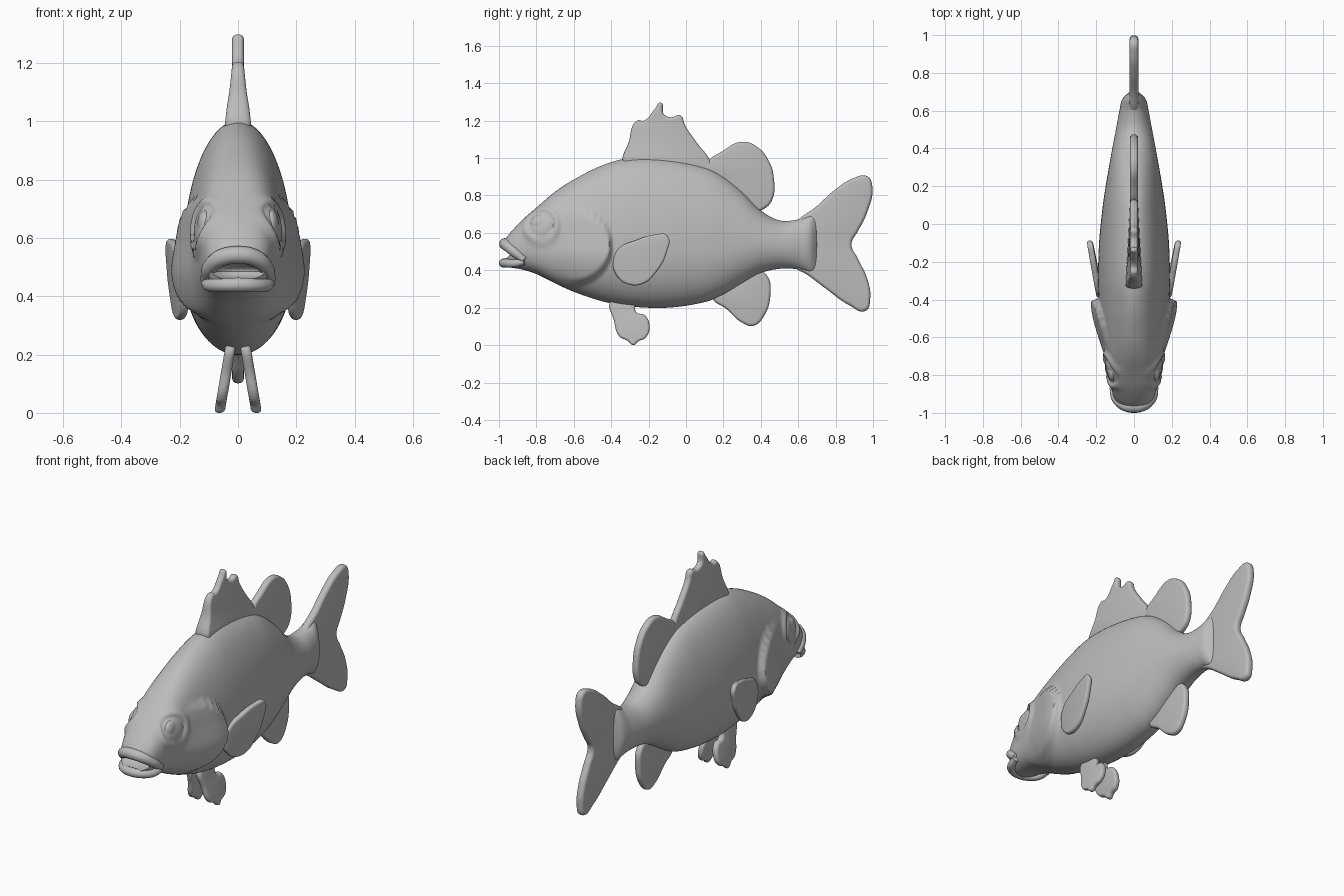
import bpy, bmesh, math
from mathutils import Vector

if "Cube" in bpy.data.objects:
    bpy.data.objects.remove(bpy.data.objects["Cube"])

grey = bpy.data.materials.new("fish grey")
grey.diffuse_color = (0.5, 0.5, 0.5, 1)
grey.use_nodes = True
grey.node_tree.nodes["Principled BSDF"].inputs["Base Color"].default_value = grey.diffuse_color


def clamp(t):
    return max(0.0, min(1.0, t))


def smooth(a, b, v):
    t = clamp((v - a) / (b - a))
    return t * t * (3 - 2 * t)


def finish(obj, angle=50):
    obj.data.materials.clear()
    obj.data.materials.append(grey)
    bpy.ops.object.select_all(action='DESELECT')
    obj.select_set(True)
    bpy.context.view_layer.objects.active = obj
    bpy.ops.object.shade_smooth_by_angle(angle=math.radians(angle))


def add_mesh(name, bm):
    bmesh.ops.recalc_face_normals(bm, faces=bm.faces)
    me = bpy.data.meshes.new(name)
    bm.to_mesh(me)
    bm.free()
    obj = bpy.data.objects.new(name, me)
    bpy.context.collection.objects.link(obj)
    return obj


# Body stations: y, top, bottom, half width, section exponent
stations = [
    (-0.975, 0.555, 0.425, 0.060, 2.4), (-0.94, 0.60, 0.415, 0.095, 2.4),
    (-0.88, 0.665, 0.405, 0.118, 2.5), (-0.80, 0.735, 0.38, 0.134, 2.6),
    (-0.70, 0.82, 0.33, 0.150, 2.4), (-0.60, 0.885, 0.285, 0.165, 2.2),
    (-0.45, 0.96, 0.235, 0.184, 2.0), (-0.30, 1.0, 0.207, 0.190, 2.0),
    (-0.10, 0.992, 0.20, 0.185, 2.0), (0.10, 0.95, 0.23, 0.165, 2.0),
    (0.20, 0.90, 0.27, 0.150, 2.0), (0.30, 0.82, 0.33, 0.133, 2.0),
    (0.40, 0.72, 0.385, 0.115, 2.0), (0.50, 0.667, 0.408, 0.096, 2.0),
    (0.60, 0.672, 0.405, 0.077, 2.0), (0.665, 0.70, 0.385, 0.060, 2.0),
    (0.70, 0.70, 0.385, 0.022, 2.0)]


def sample(y):
    # Cubic Hermite interpolation of the stations
    n = len(stations)
    i = max(k for k in range(n - 1) if stations[k][0] <= y or k == 0)
    a, b = stations[i], stations[i + 1]
    p, q = stations[max(i - 1, 0)], stations[min(i + 2, n - 1)]
    h = b[0] - a[0]
    t = clamp((y - a[0]) / h)
    out = []
    for k in range(1, 5):
        ma = (b[k] - p[k]) / (b[0] - p[0]) * h
        mb = (q[k] - a[k]) / (q[0] - a[0]) * h
        out.append((2*t**3 - 3*t*t + 1) * a[k] + (t**3 - 2*t*t + t) * ma
                   + (3*t*t - 2*t**3) * b[k] + (t**3 - t*t) * mb)
    return out


def relief(y, z):
    # Gill cover, lower gill flap, eye socket and brow
    r = math.hypot((y + 0.60) / 0.21, (z - 0.535) / 0.205)
    d = 0.030 * smooth(1.0, 0.90, r) * smooth(-0.72, -0.44, y)
    r = math.hypot((y + 0.62) / 0.235, (z - 0.53) / 0.225)
    d += 0.014 * smooth(1.0, 0.91, r) * smooth(0.62, 0.46, z) * smooth(-0.85, -0.6, y)
    r = math.hypot((y + 0.775) / 0.085, (z - 0.645) / 0.085)
    d += 0.016 * math.exp(-((r - 1.0) / 0.22) ** 2) - 0.010 * smooth(1.0, 0.5, r)
    return d


bm = bmesh.new()
SEG, ROWS = 88, 190
rings = []
for j in range(ROWS + 1):
    y = -0.975 + 1.675 * j / ROWS
    top, bot, w, e = sample(y)
    mid = bot + 0.39 * (top - bot) if y > -0.7 else bot + 0.47 * (top - bot)
    mid += smooth(-0.8, -0.6, y) * 0 if y > -0.6 else 0
    blend = smooth(-0.85, -0.5, y) * (1 - smooth(0.2, 0.5, y))
    mid = bot + (0.48 - 0.10 * blend) * (top - bot)
    ring = []
    for i in range(SEG):
        a = 2 * math.pi * i / SEG
        c, s = math.cos(a), math.sin(a)
        x = math.copysign(abs(c) ** (2 / e), c) * w
        z = mid + math.copysign(abs(s) ** (2 / e), s) * (top - mid if s > 0 else mid - bot)
        x += math.copysign(relief(y, z) * smooth(0, 0.5, abs(c)), c) if abs(c) > 1e-4 else 0
        ring.append(bm.verts.new((x, y, z)))
    rings.append(ring)
for r0, r1 in zip(rings, rings[1:]):
    for i in range(SEG):
        k = (i + 1) % SEG
        bm.faces.new((r0[i], r0[k], r1[k], r1[i]))
bm.faces.new(rings[0])
bm.faces.new(rings[-1])
body = add_mesh("body", bm)

# Mouth opening
bm = bmesh.new()
bmesh.ops.create_uvsphere(bm, u_segments=32, v_segments=16, radius=1)
for v in bm.verts:
    v.co = (v.co.x * 0.10, -0.985 + v.co.y * 0.10, 0.485 + v.co.z * 0.030)
cutter = add_mesh("mouth_cutter", bm)
cutter.hide_render = True
cutter.hide_set(True)
mod = body.modifiers.new("mouth", 'BOOLEAN')
mod.operation, mod.object, mod.solver = 'DIFFERENCE', cutter, 'EXACT'
finish(body)


# Lips: tapered tubes bent around the jaw
def lip(name, half):
    cu = bpy.data.curves.new(name, 'CURVE')
    cu.dimensions = '3D'
    cu.bevel_depth, cu.bevel_resolution, cu.use_fill_caps = 1, 5, True
    sp = cu.splines.new('BEZIER')
    pts = [(-x, y, z, r) for x, y, z, r in half] + [p for p in half[-2::-1]]
    sp.bezier_points.add(len(pts) - 1)
    for bp, p in zip(sp.bezier_points, pts):
        bp.co, bp.radius = p[:3], p[3]
        bp.handle_left_type = bp.handle_right_type = 'AUTO'
    bake(cu, name)


def bake(cu, name, shape=None):
    tmp = bpy.data.objects.new(name + "_curve", cu)
    bpy.context.collection.objects.link(tmp)
    dg = bpy.context.evaluated_depsgraph_get()
    me = bpy.data.meshes.new_from_object(tmp.evaluated_get(dg))
    bpy.data.objects.remove(tmp)
    bm = bmesh.new()
    bm.from_mesh(me)
    bmesh.ops.remove_doubles(bm, verts=bm.verts, dist=0.0002)
    if shape:
        for v in bm.verts:
            v.co = shape(v.co.copy())
    finish(add_mesh(name, bm))


lip("upper_lip", [(0.112, -0.865, 0.455, 0.018), (0.095, -0.92, 0.50, 0.026),
                  (0.055, -0.957, 0.532, 0.030), (0, -0.968, 0.541, 0.031)])
lip("lower_lip", [(0.112, -0.865, 0.445, 0.016), (0.095, -0.92, 0.437, 0.022),
                  (0.055, -0.962, 0.438, 0.024), (0, -0.975, 0.439, 0.025)])


# Fins: smooth outline in (y, z), thickened with a rounded rim
def fin(name, outline, half=0.02, place=lambda y, z: 0.0, flare=lambda y, z: 1.0, side=1):
    cu = bpy.data.curves.new(name, 'CURVE')
    cu.dimensions, cu.fill_mode = '2D', 'BOTH'
    rim = half * 0.8
    cu.bevel_depth, cu.bevel_resolution = rim, 3
    cu.extrude, cu.offset, cu.resolution_u = half - rim, -rim, 8
    sp = cu.splines.new('BEZIER')
    sp.use_cyclic_u = True
    sp.bezier_points.add(len(outline) - 1)
    for bp, p in zip(sp.bezier_points, outline):
        bp.co = (p[0], p[1], 0)
        bp.handle_left_type = bp.handle_right_type = 'AUTO'
    bake(cu, name, lambda c: Vector((side * (c.z * flare(c.x, c.y) + place(c.x, c.y)), c.x, c.y)))


fin("spiny_dorsal_fin",
    [(-0.33, 0.96), (-0.305, 1.09), (-0.262, 1.20), (-0.225, 1.20), (-0.165, 1.265), (-0.135, 1.297),
     (-0.118, 1.235), (-0.08, 1.218), (-0.03, 1.228), (-0.005, 1.175), (0.06, 1.08), (0.13, 0.985),
     (0.15, 0.90), (-0.1, 0.93)], 0.02,
    flare=lambda y, z: 1 + 1.2 * clamp((1.2 - z) / 0.2) * clamp((-0.22 - y) / 0.08))
fin("soft_dorsal_fin",
    [(0.11, 0.96), (0.20, 1.04), (0.30, 1.087), (0.38, 1.06), (0.44, 0.99), (0.47, 0.89),
     (0.46, 0.775), (0.42, 0.73), (0.37, 0.715), (0.28, 0.76), (0.15, 0.88)], 0.021)
fin("tail_fin",
    [(0.60, 0.67), (0.69, 0.735), (0.79, 0.825), (0.89, 0.89), (0.97, 0.902), (0.996, 0.85),
     (0.965, 0.70), (0.92, 0.61), (0.885, 0.54), (0.92, 0.46), (0.967, 0.36), (0.985, 0.25),
     (0.96, 0.183), (0.87, 0.215), (0.75, 0.30), (0.65, 0.375), (0.57, 0.43), (0.57, 0.63)], 0.023)
fin("anal_fin",
    [(0.14, 0.265), (0.22, 0.19), (0.30, 0.12), (0.36, 0.103), (0.42, 0.16), (0.452, 0.28),
     (0.44, 0.36), (0.40, 0.395), (0.25, 0.34)], 0.02)

for side, tag in ((1, "right"), (-1, "left")):
    fin(tag + "_pelvic_fin",
        [(-0.40, 0.24), (-0.385, 0.13), (-0.355, 0.045), (-0.315, 0.025), (-0.28, 0.0), (-0.255, 0.02),
         (-0.215, 0.04), (-0.195, 0.10), (-0.22, 0.16), (-0.265, 0.175), (-0.28, 0.24)], 0.018,
        place=lambda y, z: 0.064 - 0.17 * max(z, 0), side=side)
    fin(tag + "_pectoral_fin",
        [(-0.39, 0.43), (-0.36, 0.515), (-0.27, 0.56), (-0.17, 0.59), (-0.10, 0.585), (-0.105, 0.49),
         (-0.16, 0.39), (-0.225, 0.33), (-0.31, 0.325), (-0.37, 0.37)], 0.016,
        place=lambda y, z: 0.183 + 0.17 * (y + 0.38) + 0.02 * (z - 0.45), side=side)
    # Eye
    bm = bmesh.new()
    bmesh.ops.create_uvsphere(bm, u_segments=32, v_segments=16, radius=1)
    for v in bm.verts:
        v.co = (side * (0.112 + v.co.x * 0.028), -0.778 + v.co.y * 0.055, 0.642 + v.co.z * 0.055)
    finish(add_mesh(tag + "_eye", bm))
